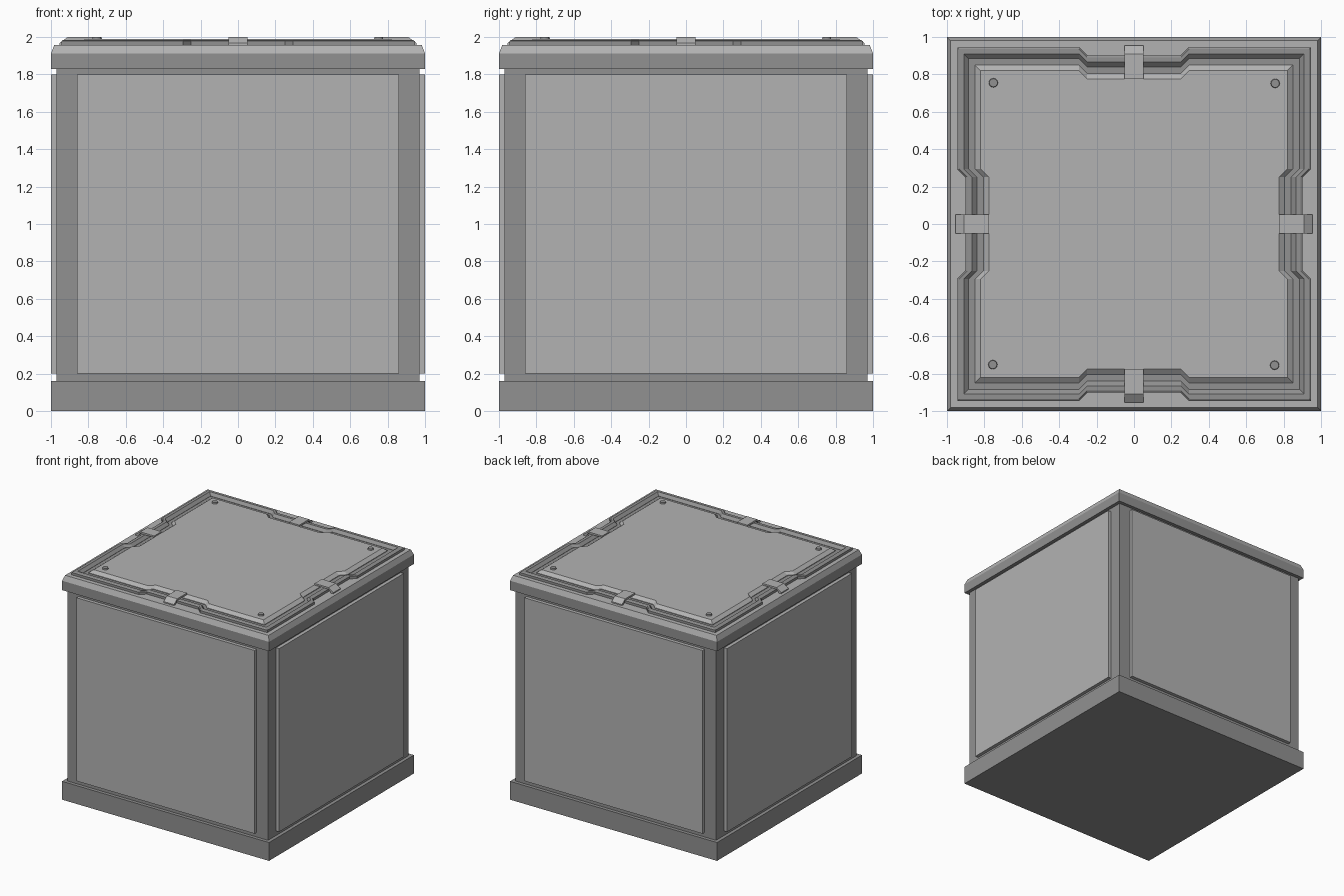
import bpy, bmesh, math
from mathutils import Matrix

if "Cube" in bpy.data.objects:
    bpy.data.objects.remove(bpy.data.objects["Cube"])


def grey(name, v):
    m = bpy.data.materials.new(name)
    m.diffuse_color = (v, v, v, 1)
    m.use_nodes = True
    m.node_tree.nodes["Principled BSDF"].inputs["Base Color"].default_value = m.diffuse_color
    return m


LIGHT = grey("light_grey", 0.45)
DARK = grey("dark_grey", 0.285)


def finish(bm, name, mat):
    bmesh.ops.recalc_face_normals(bm, faces=bm.faces)
    me = bpy.data.meshes.new(name)
    bm.to_mesh(me)
    bm.free()
    me.materials.append(mat)
    ob = bpy.data.objects.new(name, me)
    bpy.context.collection.objects.link(ob)
    return ob


def square(h):
    return [(-h, -h), (h, -h), (h, h), (-h, h)]


def notched(h, depth=0.045):
    # square outline with a shallow notch in the middle of each side
    side = [(-h, -h), (-0.295, -h), (-0.25, -h + depth), (0.25, -h + depth), (0.295, -h)]
    pts = []
    for k in range(4):
        c, s = round(math.cos(k * math.pi / 2)), round(math.sin(k * math.pi / 2))
        pts += [(x * c - y * s, x * s + y * c) for x, y in side]
    return pts


def loft(name, mat, outline, profile, closed=False):
    # stack outlines of (half size, height); closed profiles make a ring
    bm = bmesh.new()
    loops = [[bm.verts.new((x, y, z)) for x, y in outline(h)] for h, z in profile]
    pairs = list(zip(loops, loops[1:]))
    if closed:
        pairs.append((loops[-1], loops[0]))
    else:
        bm.faces.new(loops[0])
        bm.faces.new(loops[-1])
    for a, b in pairs:
        for i in range(len(a)):
            j = (i + 1) % len(a)
            bm.faces.new((a[i], a[j], b[j], b[i]))
    return finish(bm, name, mat)


# Base plinth, body, and lid with a lighter chamfered top
loft("base", DARK, square, [(1, 0), (1, 0.16)])
loft("body", DARK, square, [(0.97, 0.16), (0.97, 1.83)])
loft("lid", DARK, square, [(1, 1.83), (1, 1.912)])
loft("lid_top", LIGHT, square, [(1, 1.912), (0.982, 1.957)])

# Notched raised ring, dark groove floor, and top panel
loft("lid_ring", DARK, notched,
     [(0.945, 1.95), (0.945, 1.978), (0.935, 1.984), (0.91, 1.984), (0.885, 1.962), (0.885, 1.95)],
     closed=True)
loft("groove_floor", DARK, notched, [(0.9, 1.95), (0.9, 1.96)])
loft("lid_panel", LIGHT, notched, [(0.85, 1.95), (0.85, 1.965), (0.82, 1.988)])

for k, side in enumerate(("front", "right", "back", "left")):
    rot = Matrix.Rotation(k * math.pi / 2, 4, "Z")

    # Raised side panel
    bm = bmesh.new()
    bmesh.ops.create_cube(bm, size=1, matrix=rot @ Matrix.Translation((0, -0.98, 1))
                          @ Matrix.Diagonal((1.72, 0.04, 1.6, 1)))
    finish(bm, side + "_panel", LIGHT)

    # Bent strip clip bridging the groove
    bm = bmesh.new()
    prof = [(-0.955, 1.955), (-0.955, 1.967), (-0.91, 2.0), (-0.775, 2.0),
            (-0.775, 1.985), (-0.91, 1.985), (-0.935, 1.955)]
    a, b = [[bm.verts.new(rot @ Matrix.Translation((x, y, z)).to_translation())
             for y, z in prof] for x in (-0.05, 0.05)]
    bm.faces.new(a)
    bm.faces.new(b)
    for i in range(len(prof)):
        j = (i + 1) % len(prof)
        bm.faces.new((a[i], a[j], b[j], b[i]))
    finish(bm, side + "_clip", LIGHT)

    # Corner stud on the lid panel
    bm = bmesh.new()
    bmesh.ops.create_cone(bm, cap_ends=True, segments=16, radius1=0.026, radius2=0.022,
                          depth=0.02, matrix=rot @ Matrix.Translation((-0.755, -0.752, 1.99)))
    finish(bm, side + "_stud", DARK)
